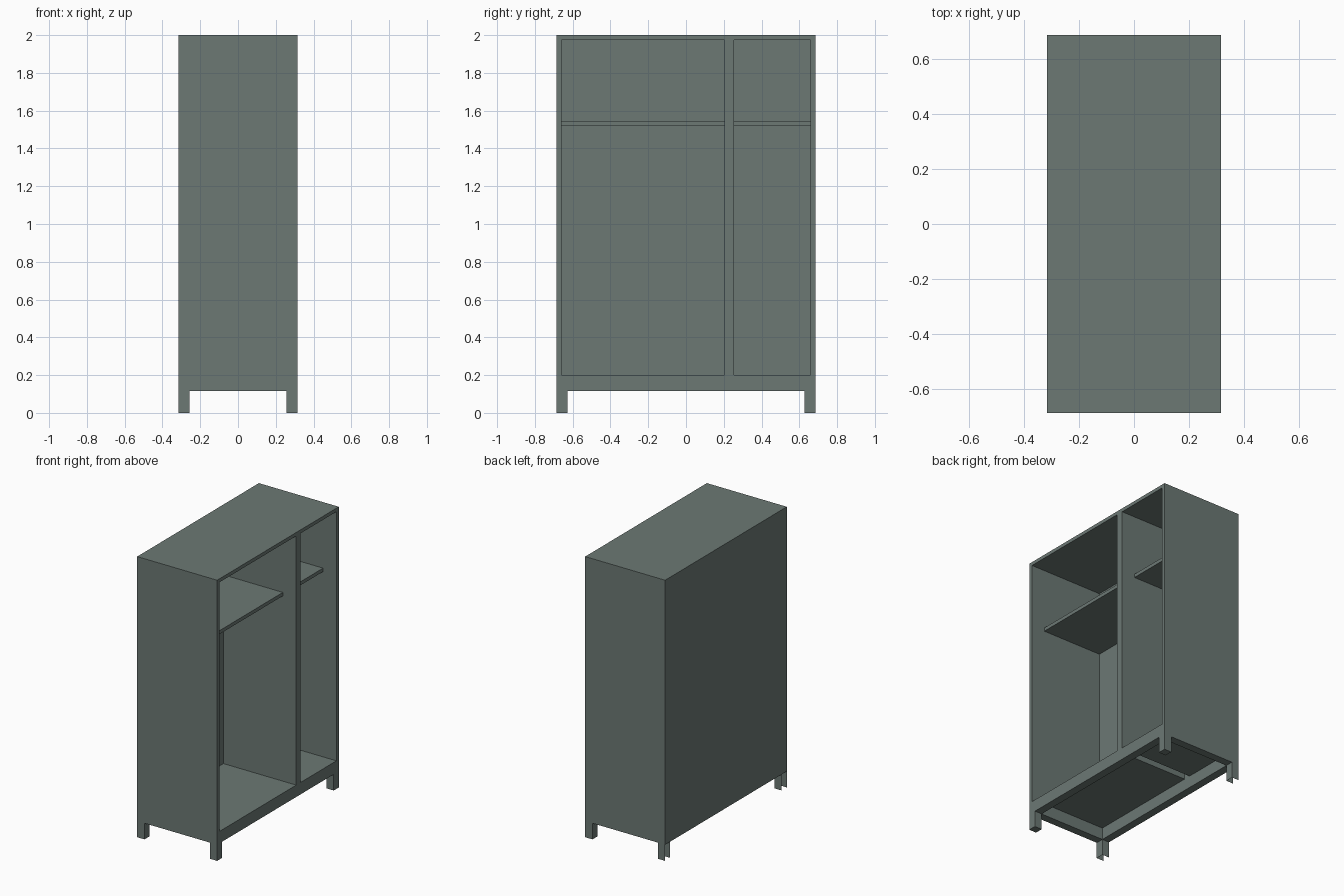
import bpy, bmesh
from mathutils import Vector

if "Cube" in bpy.data.objects:
    bpy.data.objects.remove(bpy.data.objects["Cube"])

paint = bpy.data.materials.new("grey green paint")
paint.diffuse_color = (0.15, 0.19, 0.175, 1)
paint.use_nodes = True
paint.node_tree.nodes["Principled BSDF"].inputs["Base Color"].default_value = paint.diffuse_color

# Main dimensions
X, Y, H = 0.315, 0.685, 2.0      # half depth, half width, height
XI, YI = 0.258, 0.628            # inner faces of the base frame
YW = 0.658                       # inner faces of the side walls
Z0, ZF, ZT = 0.115, 0.20, 1.975  # underside, floor, ceiling
D0, D1 = 0.205, 0.255            # divider


def box(name, lo, hi, open_dirs=()):
    """Box between two corners, without the faces that look along open_dirs."""
    bm = bmesh.new()
    bmesh.ops.create_cube(bm, size=1)
    for v in bm.verts:
        v.co = Vector([lo[i] if v.co[i] < 0 else hi[i] for i in range(3)])
    bm.normal_update()
    gone = [f for f in bm.faces if any(f.normal.dot(Vector(d)) > 0.9 for d in open_dirs)]
    if gone:
        bmesh.ops.delete(bm, geom=gone, context='FACES')
    me = bpy.data.meshes.new(name)
    bm.to_mesh(me)
    bm.free()
    me.materials.append(paint)
    ob = bpy.data.objects.new(name, me)
    bpy.context.collection.objects.link(ob)
    return ob


def sheet(name, x0, x1, y0, y1, z):
    """Single horizontal face."""
    me = bpy.data.meshes.new(name)
    me.from_pydata([(x0, y0, z), (x1, y0, z), (x1, y1, z), (x0, y1, z)], [], [(0, 1, 2, 3)])
    me.materials.append(paint)
    bpy.context.collection.objects.link(bpy.data.objects.new(name, me))


# Carcass
box("top_panel", (-X, -Y, ZT), (X, Y, H))
box("back_panel", (-X, -YW, Z0), (-XI, YW, ZT))
box("front_rail", (XI, -YW, Z0), (X, YW, ZF))
DOWN, BACK = (0, 0, -1), (-1, 0, 0)
for s, side in ((-1, "left"), (1, "right")):
    def span(a, b):
        return sorted((s * a, s * b))
    y0, y1 = span(YW, Y)
    box(side + "_side_panel", (-X, y0, Z0), (X, y1, ZT))
    y0, y1 = span(YI, YW)
    box(side + "_base_rail", (-XI, y0, Z0), (XI, y1, ZF))
    # Legs: solid at the open side, hollow at the back
    y0, y1 = span(YI, Y)
    box(side + "_front_leg", (XI, y0, 0), (X, y1, Z0))
    box(side + "_back_leg", (-X, y0, 0), (-XI, y1, Z0), (DOWN, BACK))

# Hollow divider, floors and shelves
box("divider", (-XI, D0, ZF), (X, D1, ZT), (DOWN,))
sheet("wide_floor", -XI, XI, -YI, D0, ZF)
sheet("narrow_floor", -XI, XI, D1, YI, ZF)
box("wide_shelf", (-XI, -YW, 1.52), (0.21, D0, 1.545))
box("narrow_shelf", (-XI, D1, 1.52), (0.21, YW, 1.545))
